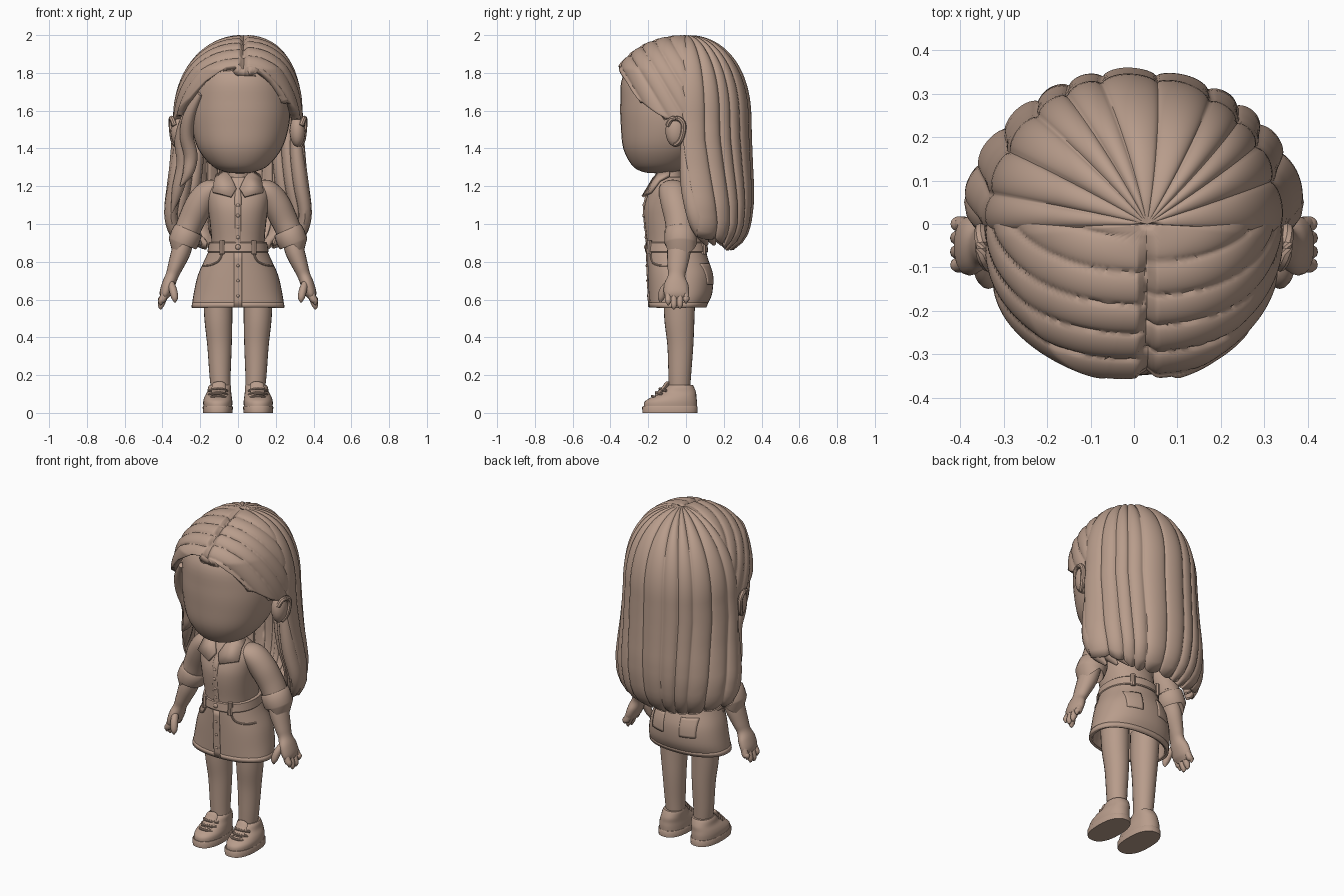
import bpy, bmesh, math
from mathutils import Vector

if "Cube" in bpy.data.objects:
    bpy.data.objects.remove(bpy.data.objects["Cube"])

clay = bpy.data.materials.new("warm clay")
clay.diffuse_color = (0.48, 0.335, 0.26, 1)
clay.use_nodes = True
clay.node_tree.nodes["Principled BSDF"].inputs["Base Color"].default_value = clay.diffuse_color


def make(name, verts, faces, thick=0, recalc=True, angle=40):
    bm = bmesh.new()
    vs = [bm.verts.new(v) for v in verts]
    for f in faces:
        bm.faces.new([vs[i] for i in f])
    bmesh.ops.remove_doubles(bm, verts=bm.verts, dist=1e-5)
    if recalc:
        bmesh.ops.recalc_face_normals(bm, faces=bm.faces)
    me = bpy.data.meshes.new(name)
    bm.to_mesh(me)
    bm.free()
    me.shade_smooth()
    me.set_sharp_from_angle(angle=math.radians(angle))
    me.materials.append(clay)
    ob = bpy.data.objects.new(name, me)
    bpy.context.collection.objects.link(ob)
    if thick:
        m = ob.modifiers.new("thickness", "SOLIDIFY")
        m.thickness, m.offset = thick, -1
    return ob


def smooth_path(p, steps):
    out = []
    for i in range(len(p) - 1):
        a, b, c, d = p[max(i - 1, 0)], p[i], p[i + 1], p[min(i + 2, len(p) - 1)]
        for s in range(steps):
            t = s / steps
            out.append([b[k] + .5 * t * (c[k] - a[k] + t * (2 * a[k] - 5 * b[k] + 4 * c[k] - d[k]
                        + t * (3 * (b[k] - c[k]) + d[k] - a[k]))) for k in range(5)])
    return out + [list(p[-1])]


def tube(name, pts, seg=20, steps=5, flat=False, power=2.0, top=True, bottom=True, thick=0):
    """Loft oval rings (x, y, z, side radius, depth radius) along a path."""
    rings = smooth_path(pts, steps)
    verts, n = [], len(rings)
    for i, r in enumerate(rings):
        tan = Vector(rings[min(i + 1, n - 1)][:3]) - Vector(rings[max(i - 1, 0)][:3])
        tan = Vector((0, 0, 1)) if flat else tan.normalized()
        side = Vector((0, 1, 0)).cross(tan).normalized()
        up = tan.cross(side)
        for k in range(seg):
            c, s = math.cos(2 * math.pi * k / seg), math.sin(2 * math.pi * k / seg)
            e = 2 / power
            u = math.copysign(abs(c) ** e, c) * max(r[3], .001)
            v = math.copysign(abs(s) ** e, s) * max(r[4], .001)
            verts.append(Vector(r[:3]) + side * u + up * v)
    faces = [(i * seg + k, i * seg + (k + 1) % seg, (i + 1) * seg + (k + 1) % seg, (i + 1) * seg + k)
             for i in range(n - 1) for k in range(seg)]
    if bottom:
        faces.append(list(range(seg)))
    if top:
        faces.append(list(range((n - 1) * seg, n * seg)))
    return make(name, verts, faces, thick)


def cord(name, pts, r, seg=8, steps=4):
    return tube(name, [(*p, r, r) for p in pts], seg, steps)


def ball(name, loc, size):
    x, y, z = loc
    a, b, c = size
    angs = [math.pi * i / 10 for i in range(11)]
    return tube(name, [(x, y, z - c * math.cos(t), a * math.sin(t), b * math.sin(t)) for t in angs],
                16, 1, flat=True)


def lerp(table, x, k=1):
    for p, q in zip(table, table[1:]):
        if x <= q[0]:
            t = max(0, (x - p[0]) / (q[0] - p[0]))
            return p[k] + t * (q[k] - p[k])
    return table[-1][k]


# head, neck
tube("head", [(0.01, -.14, 1.268, .01, .01), (.01, -.14, 1.275, .075, .085), (.01, -.13, 1.31, .15, .155),
              (.01, -.11, 1.40, .222, .222), (.012, -.09, 1.52, .258, .255), (.012, -.085, 1.64, .264, .263),
              (.01, -.07, 1.78, .245, .265), (.01, -.04, 1.88, .17, .2), (.01, -.02, 1.93, .02, .02)],
     36, 5, flat=True, power=2.12)
tube("neck", [(0, -.08, 1.18, .07, .07), (0, -.09, 1.32, .06, .06)])

# hair surface: half-width and back depth by height
FALL = [(.86, .28, .24), (.89, .33, .283), (.94, .37, .317), (1.0, .39, .338), (1.1, .391, .35),
        (1.2, .374, .352), (1.3, .358, .347), (1.42, .346, .342), (1.55, .336, .338)]
HEM = [(0, 1.835), (12, 1.825), (30, 1.75), (45, 1.66), (65, 1.58), (80, 1.54), (100, 1.5)]
CROWN = 1.992


def hair_point(phi, z):
    q = min(1, max(0, (z - 1.55) / (CROWN - 1.55)))
    dome = (1 - q ** 2.2) ** (1 / 2.2)
    s, c = math.sin(phi), math.cos(phi)
    a = lerp(FALL, z, 1) * dome
    d, n = (min(.364, .435 * dome), 2.25 if s > 0 else 2.4) if c > 0 else (lerp(FALL, z, 2) * dome, 2.0)
    if a < 1e-6 or d < 1e-6:
        return Vector((.03, 0, CROWN))
    r = (abs(s / a) ** n + abs(c / d) ** n) ** (-1 / n)
    return Vector((.03 * q * q + r * s, -r * c, z))


def hair_shell(name, lo, hi, cols, rows, hem, groove, thick, recede=0):
    verts = []
    for i in range(cols + 1):
        phi = math.radians(lo + (hi - lo) * i / cols)
        h = hem(phi)
        for j in range(rows + 1):
            z = CROWN - (CROWN - h) * (j / rows) ** 1.7
            pull = 1 - recede * min(1, max(0, (1.45 - z) / .45))
            p = hair_point(math.pi + (phi - math.pi) * pull, z)
            out = (p - Vector((0, 0, min(p.z, 1.5)))).normalized()
            verts.append(p + out * groove(phi, p) * (1 if j else 0))
    w = rows + 1
    faces = [(i * w + j, i * w + j + 1, i * w + w + j + 1, i * w + w + j)
             for i in range(cols) for j in range(rows)]
    return make(name, verts, faces, thick, recalc=False, angle=50)


def ridge(phi):
    return abs(math.sin(phi * 10.5 + .5 * math.sin(3 * phi) + .6 * math.sin(5 * phi + 1))) ** .45


def back_groove(phi, p):
    reach = min(1, math.hypot(p.x - .03, p.y) / .2)
    return .009 - .019 * (1 - ridge(phi)) * reach


def fringe_groove(phi, p):
    """Strands sweep back from a centre parting; edges tuck under the back hair."""
    s = abs(math.sin((p.y + .6 * p.z + .03 * math.copysign(1, phi)) * 36)) ** .4
    part = max(0, 1 - abs(p.x - .03) / .022)
    tuck = max(0, abs(math.degrees(phi)) - 85) / 14
    reach = min(1, math.hypot(p.x - .03, p.y) / .12)
    return .009 - .015 * (1 - s) * reach - .024 * part * reach - .012 * tuck


hair_shell("long_back_hair", 87, 273, 220, 46,
           lambda f: .86 + .025 * (1 - ridge(f)) + .12 * max(0, math.sin(f) ** 2 - .5),
           back_groove, .05, recede=.13)
hair_shell("front_hair", -99, 99, 132, 60, lambda f: lerp(HEM, abs(math.degrees(f))), fringe_groove, .05)

# loose locks beside the ears and neck
for s, side in ((-1, "left"), (1, "right")):
    for i, (x, y) in enumerate(((.31, .02), (.265, .06), (.215, .1))):
        tube(f"{side}_hair_lock_{i}", [(s * x, y, 1.58, .02, .03), (s * x, y - .005, 1.4, .035, .045),
             (s * (x + .02), y, 1.22, .04, .05), (s * (x + .045), y + .03, 1.06, .036, .05),
             (s * (x + .025), y + .06, .96, .03, .04), (s * (x - .02), y + .09, .89, .006, .01)], 12)
tube("face_framing_lock", [(-.2, -.25, 1.69, .015, .02), (-.255, -.19, 1.58, .032, .035),
     (-.272, -.14, 1.47, .036, .04), (-.25, -.11, 1.36, .036, .035), (-.265, -.1, 1.27, .028, .03),
     (-.305, -.09, 1.2, .004, .006)], 12)
tube("outer_framing_lock", [(-.27, -.15, 1.6, .02, .03), (-.305, -.09, 1.45, .03, .035), (-.29, -.06, 1.32, .035, .035),
     (-.32, -.03, 1.18, .03, .03), (-.35, 0, 1.06, .005, .006)], 12)

# shirt body and skirt
tube("shirt", [(0, -.05, .87, .14, .155), (0, -.06, .93, .142, .15), (0, -.075, 1.03, .152, .147),
               (0, -.075, 1.1, .163, .145), (0, -.075, 1.17, .17, .122), (0, -.08, 1.215, .14, .1),
               (0, -.085, 1.25, .085, .075)], 32, 4, flat=True, power=2.2)
SKIRT = [(0, -.045, .56, .245, .15), (0, -.03, .63, .235, .168), (0, -.03, .73, .212, .172),
         (0, -.045, .82, .172, .16), (0, -.05, .87, .15, .155)]
tube("skirt", SKIRT, 40, 5, flat=True, power=2.2, bottom=False, thick=.02)
tube("skirt_hem", [(0, -.045, .557, .247, .152), (0, -.04, .585, .243, .159)], 40, 1, flat=True, power=2.2,
     top=False, bottom=False, thick=.012)
tube("belt", [(0, -.05, .85, .158, .163), (0, -.05, .855, .162, .167), (0, -.05, .9, .154, .163),
              (0, -.05, .905, .148, .157)], 40, 1, flat=True, power=2.2)
SKIRT_CURVE = [(p[2], p[1], p[3], p[4]) for p in smooth_path(SKIRT, 5)]


def on_skirt(x, z, front=-1, out=.0):
    cy, rx, ry = (lerp(SKIRT_CURVE, z, k) for k in (1, 2, 3))
    return (x, cy + front * (ry + out) * (1 - min(1, abs(x / rx)) ** 2.2) ** (1 / 2.2), z)


def skirt_strip(name, x0, x1, z0, z1, front, n=8):
    """Raised cloth patch following the skirt surface."""
    verts = [on_skirt(x0 + (x1 - x0) * j / n, z0 + (z1 - z0) * i / n, front, .006)
             for i in range(n + 1) for j in range(n + 1)]
    w = n + 1
    faces = [(i * w + j, i * w + j + 1, i * w + w + j + 1, i * w + w + j)[::-front]
             for i in range(n) for j in range(n)]
    return make(name, verts, faces, .012, recalc=False)


skirt_strip("skirt_placket", -.02, .02, .56, .85, -1)
for i, z in enumerate((.62, .7, .78)):
    ball(f"skirt_button_{i}", on_skirt(0, z, -1, .003), (.009, .007, .009))
ball("belt_button", (0, -.214, .878), (.014, .008, .014))
tube("shirt_placket", [(0, -.204, .9, .018, .009), (0, -.208, .95, .018, .009), (0, -.218, 1.05, .018, .009),
                       (0, -.214, 1.12, .018, .009), (0, -.193, 1.17, .016, .009)], 12)
for i, (y, z) in enumerate(((-.212, .93), (-.217, .985), (-.224, 1.045), (-.223, 1.1))):
    ball(f"shirt_button_{i}", (0, y, z), (.01, .007, .01))

for s, side in ((-1, "left"), (1, "right")):
    # collar flap: standing band folding down to a point
    COLLAR = [(.06, -.085, 1.28), (.052, -.14, 1.265), (.03, -.165, 1.235), (.008, -.19, 1.185),
              (.11, -.085, 1.25), (.12, -.135, 1.225), (.132, -.18, 1.165), (.035, -.222, 1.14)]
    make(f"{side}_collar", [(s * x, y, z) for x, y, z in COLLAR],
         [(i, i + 1, i + 5, i + 4)[::-s] for i in range(3)], .016, recalc=False)
    # belt loops and pockets
    for tag, x, y in (("front", .085, -.194), ("back", .085, .094)):
        cord(f"{side}_{tag}_belt_loop", [(s * x, y - .002, .84), (s * x, y, .912)], .014, 8, 1)
    cord(f"{side}_front_pocket", [on_skirt(s * x, z) for x, z in
         ((.085, .845), (.09, .825), (.105, .802), (.13, .788), (.16, .78), (.185, .778))], .005)
    skirt_strip(f"{side}_back_pocket", s * .1 - .045, s * .1 + .045, .68, .79, 1)

    # ear with rim
    ball(f"{side}_ear", (s * .315, -.055, 1.492), (.042, .054, .084))
    cord(f"{side}_ear_rim", [(s * .335, -.097, 1.52), (s * .348, -.077, 1.555), (s * .353, -.035, 1.555),
                             (s * .353, -.012, 1.52), (s * .345, -.026, 1.45), (s * .33, -.06, 1.42)], .014)

    # sleeve, rolled cuff, forearm with palm
    tube(f"{side}_sleeve", [(s * .09, -.075, 1.2, .03, .06), (s * .15, -.07, 1.175, .062, .075),
         (s * .2, -.055, 1.11, .074, .078), (s * .245, -.035, 1.02, .071, .077), (s * .283, -.028, .93, .066, .075)], 24)
    tube(f"{side}_cuff", [(s * .263, -.028, .97, .066, .076), (s * .266, -.028, .963, .079, .085),
         (s * .291, -.028, .9, .08, .087), (s * .294, -.028, .892, .072, .08)], 24, 2)
    tube(f"{side}_forearm", [(s * .28, -.03, .93, .05, .06), (s * .303, -.038, .85, .051, .062),
         (s * .333, -.046, .77, .04, .052), (s * .35, -.05, .725, .034, .046), (s * .368, -.052, .68, .035, .064),
         (s * .386, -.05, .63, .03, .066), (s * .392, -.05, .6, .014, .048)], 20)
    for i, (dy, zt) in enumerate(((-.047, .57), (-.017, .548), (.015, .552), (.047, .58))):
        tube(f"{side}_finger_{i}", [(s * .378, -.047 + dy * .9, .66, .018, .016), (s * .395, -.047 + dy, .61, .02, .018),
             (s * .408, -.047 + dy, zt + .02, .016, .016), (s * .408, -.047 + dy, zt, .004, .004)], 10)
    tube(f"{side}_thumb", [(s * .36, -.08, .7, .015, .015), (s * .345, -.115, .655, .021, .022),
         (s * .335, -.132, .61, .018, .018), (s * .334, -.134, .585, .004, .004)], 12)

    # leg
    tube(f"{side}_leg", [(s * .09, -.035, .1, .05, .055), (s * .095, -.033, .2, .056, .06),
         (s * .098, -.03, .36, .065, .069), (s * .104, -.035, .5, .074, .08), (s * .108, -.035, .66, .078, .085)], 24)

    # shoe: sole, upper, ankle collar, tongue, laces
    tube(f"{side}_shoe_sole", [(s * .107, -.085, 0, .078, .146), (s * .107, -.085, .03, .08, .147),
                               (s * .107, -.085, .036, .077, .143)], 32, 1, flat=True, power=2.4)
    tube(f"{side}_shoe_upper", [(s * .107, -.083, .03, .076, .141), (s * .107, -.08, .06, .077, .138),
         (s * .105, -.062, .085, .072, .117), (s * .1, -.04, .11, .064, .093),
         (s * .097, -.032, .135, .061, .075), (s * .095, -.028, .148, .056, .064)], 32, 4, flat=True, power=2.2)
    tube(f"{side}_shoe_tongue", [(s * .105, -.155, .09, .035, .014), (s * .102, -.12, .125, .038, .014),
         (s * .1, -.1, .155, .034, .012), (s * .1, -.096, .166, .012, .006)], 12)
    for i, (y, z) in enumerate(((-.176, .088), (-.155, .107), (-.135, .127))):
        cord(f"{side}_lace_{i}", [(s * .105 - .048, y + .03, z - .01), (s * .105 - .02, y, z),
                                  (s * .105 + .02, y, z), (s * .105 + .048, y + .03, z - .01)], .007)
